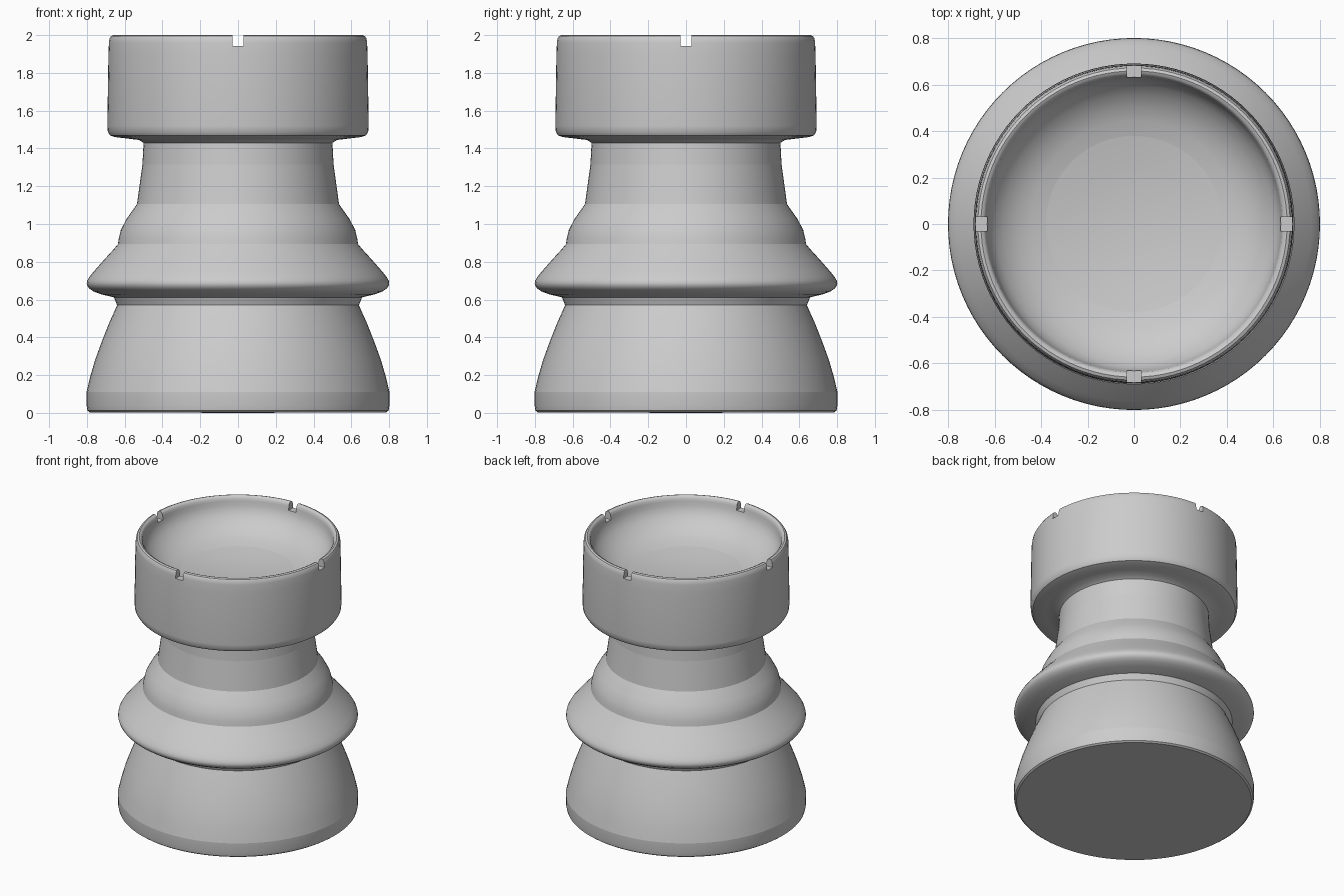
import bpy, bmesh, math

if "Cube" in bpy.data.objects:
    bpy.data.objects.remove(bpy.data.objects["Cube"])

grey = bpy.data.materials.new("plain grey")
grey.use_nodes = True
colour = (0.6, 0.6, 0.6, 1)
grey.diffuse_color = colour
grey.node_tree.nodes["Principled BSDF"].inputs["Base Color"].default_value = colour

# Each band is a radius/height polyline; bands meet at crisp edges
foot = [(0, 0), (0.785, 0.003), (0.797, 0.012), (0.802, 0.04), (0.802, 0.11)]
skirt = [(0.783, 0.19), (0.757, 0.28), (0.724, 0.37), (0.685, 0.47), (0.64, 0.57)]
collar = [(0.657, 0.612), (0.725, 0.628), (0.765, 0.643), (0.787, 0.658), (0.797, 0.671),
          (0.801, 0.685), (0.798, 0.7), (0.789, 0.717), (0.765, 0.747), (0.71, 0.81),
          (0.665, 0.859), (0.636, 0.893)]
neck = [(0.631, 0.925), (0.62, 0.97), (0.588, 1.03), (0.535, 1.105),
        (0.506, 1.315), (0.5, 1.43)]
drum = [(0.525, 1.445), (0.59, 1.453), (0.65, 1.46), (0.677, 1.469), (0.689, 1.487),
        (0.692, 1.52), (0.686, 1.9), (0.684, 1.96), (0.681, 1.982), (0.673, 1.995)]
bowl = [(0.66, 2), (0.648, 1.995), (0.64, 1.984), (0.636, 1.965), (0.632, 1.935),
        (0.62, 1.9), (0.598, 1.866), (0.56, 1.828), (0.505, 1.79), (0.445, 1.767),
        (0.38, 1.75), (0.26, 1.73), (0.13, 1.718), (0, 1.714)]
profile = foot + skirt + collar + neck + drum + bowl


def lathe(name, points, steps=96):
    bm = bmesh.new()
    verts = [bm.verts.new((r, 0, z)) for r, z in points]
    edges = [bm.edges.new(pair) for pair in zip(verts, verts[1:])]
    bmesh.ops.spin(bm, geom=verts + edges, cent=(0, 0, 0), axis=(0, 0, 1),
                   angle=math.tau, steps=steps, use_merge=False)
    bmesh.ops.remove_doubles(bm, verts=bm.verts, dist=0.0005)
    bmesh.ops.recalc_face_normals(bm, faces=bm.faces)
    mesh = bpy.data.meshes.new(name)
    bm.to_mesh(mesh)
    bm.free()
    obj = bpy.data.objects.new(name, mesh)
    bpy.context.collection.objects.link(obj)
    mesh.materials.append(grey)
    return obj


tower = lathe("tower_body", profile)

# Four small notches in the rim
for i in range(4):
    a = i * math.pi / 2
    bpy.ops.mesh.primitive_cube_add(
        size=1, location=(0.66 * math.cos(a), 0.66 * math.sin(a), 2.0))
    cutter = bpy.context.object
    cutter.name = f"rim_notch_cutter_{i + 1}"
    cutter.rotation_euler.z = a
    cutter.scale = (0.2, 0.06, 0.115)
    cutter.data.materials.append(grey)
    cutter.hide_render = True
    mod = tower.modifiers.new("rim notch", "BOOLEAN")
    mod.object = cutter
    mod.operation = "DIFFERENCE"
    mod.solver = "EXACT"
    bpy.context.view_layer.objects.active = tower
    bpy.ops.object.modifier_apply(modifier=mod.name)
    bpy.data.objects.remove(cutter)

# Smooth turned surfaces with crisp band edges
bpy.ops.object.select_all(action="DESELECT")
tower.select_set(True)
bpy.context.view_layer.objects.active = tower
bpy.ops.object.shade_smooth_by_angle(angle=math.radians(36))

# Crisp seams between the bands
seams = (0.003, 0.11, 0.57, 0.612, 0.893, 1.105, 1.315, 1.43, 1.75)
for e in tower.data.edges:
    heights = [tower.data.vertices[v].co.z for v in e.vertices]
    if any(all(abs(h - s) < 0.001 for h in heights) for s in seams):
        e.use_edge_sharp = True
